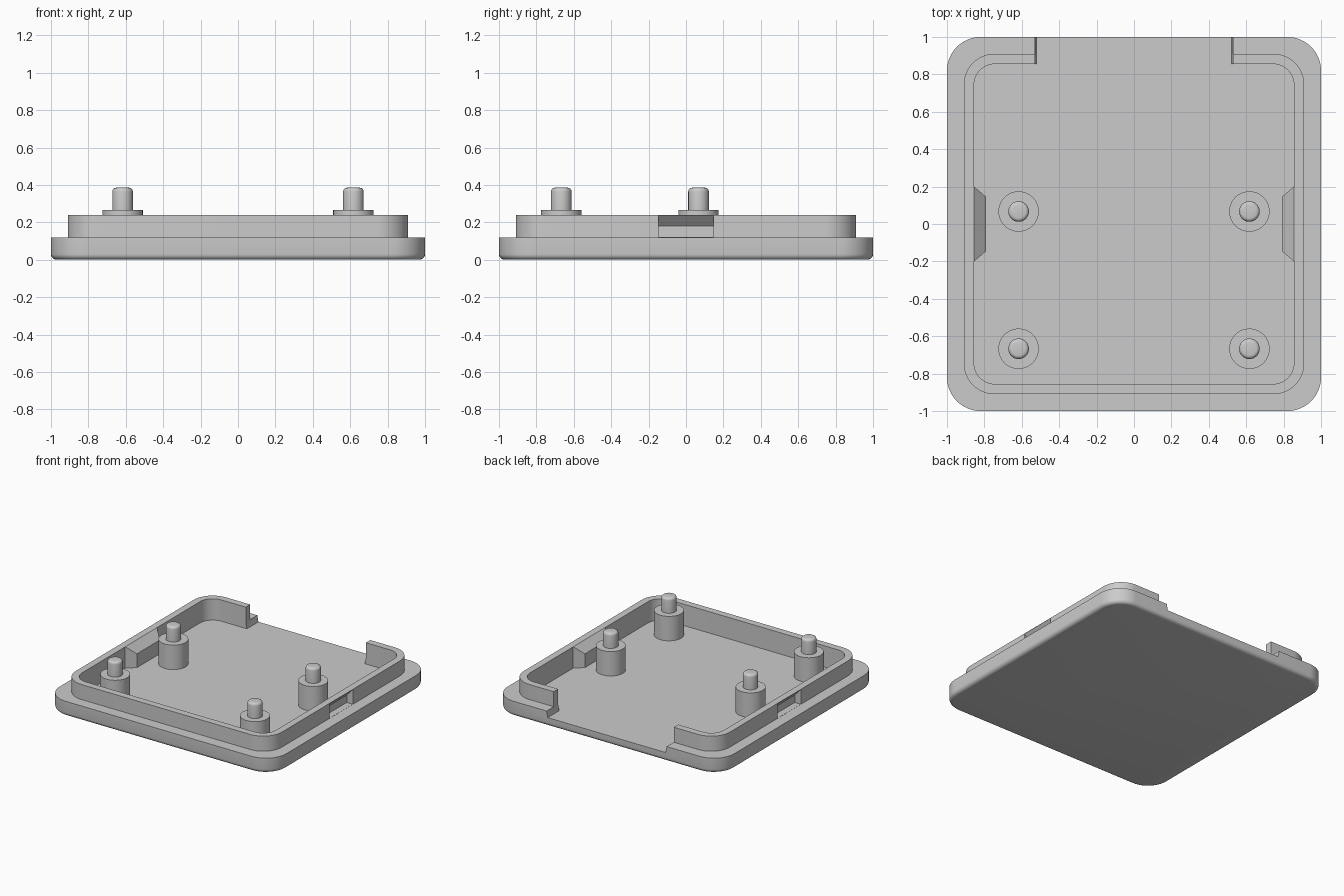
import bpy, bmesh, math
from mathutils import Vector

if "Cube" in bpy.data.objects:
    bpy.data.objects.remove(bpy.data.objects["Cube"], do_unlink=True)

grey = bpy.data.materials.new("plain_grey")
grey.use_nodes = True
colour = (0.6, 0.6, 0.6, 1)
grey.diffuse_color = colour
grey.node_tree.nodes["Principled BSDF"].inputs["Base Color"].default_value = colour

FLOOR, SHELF, RIM = 0.07, 0.12, 0.24


def finish(name, bm, loc=(0, 0, 0)):
    bmesh.ops.recalc_face_normals(bm, faces=bm.faces)
    mesh = bpy.data.meshes.new(name)
    bm.to_mesh(mesh)
    bm.free()
    mesh.materials.append(grey)
    obj = bpy.data.objects.new(name, mesh)
    obj.location = loc
    bpy.context.collection.objects.link(obj)
    return obj


def activate(obj):
    bpy.ops.object.select_all(action='DESELECT')
    obj.select_set(True)
    bpy.context.view_layer.objects.active = obj


def smooth(obj):
    activate(obj)
    bpy.ops.object.shade_smooth_by_angle(angle=math.radians(30))


def outline(half, r, z, n=12):
    """Rounded square; a circle when half equals r."""
    pts = []
    for k in range(4):
        sx = 1 if k in (0, 3) else -1
        sy = 1 if k < 2 else -1
        for i in range(n + 1):
            a = (k + i / n) * math.pi / 2
            pts.append(Vector((sx * (half - r) + r * math.cos(a),
                               sy * (half - r) + r * math.sin(a), z)))
    return pts


def loft(name, rings, loc=(0, 0, 0), n=12):
    bm = bmesh.new()
    loops = [[bm.verts.new(p) for p in outline(*ring, n)] for ring in rings]
    for a, b in zip(loops, loops[1:]):
        for i in range(len(a)):
            j = (i + 1) % len(a)
            bm.faces.new((a[i], a[j], b[j], b[i]))
    bm.faces.new(loops[0][::-1])
    bm.faces.new(loops[-1])
    bmesh.ops.remove_doubles(bm, verts=bm.verts, dist=1e-5)
    return finish(name, bm, loc)


def hull(name, pts):
    bm = bmesh.new()
    for p in pts:
        bm.verts.new(p)
    bmesh.ops.convex_hull(bm, input=bm.verts)
    bmesh.ops.dissolve_limit(bm, angle_limit=0.01, verts=bm.verts, edges=bm.edges)
    return finish(name, bm)


def cut(target, cutter):
    cutter.hide_render = True
    mod = target.modifiers.new("cut", 'BOOLEAN')
    mod.operation = 'DIFFERENCE'
    mod.solver = 'EXACT'
    mod.object = cutter
    activate(target)
    bpy.ops.object.modifier_apply(modifier=mod.name)
    bpy.data.objects.remove(cutter, do_unlink=True)


# Tray: rounded bottom edge, shelf, raised rim and sunken floor in one loft
f = 0.03
rings = []
for i in range(6):
    a = i / 5 * math.pi / 2
    inset = f * (1 - math.sin(a))
    rings.append((1 - inset, 0.18 - inset, f * (1 - math.cos(a))))
rings += [(1, 0.18, SHELF), (0.91, 0.165, SHELF), (0.91, 0.165, RIM),
          (0.855, 0.11, RIM), (0.855, 0.11, FLOOR)]
tray = loft("tray", rings)

# Opening through the back rim and shelf, with slightly drafted ends
cut(tray, hull("back_opening_cutter",
               [(s * x, y, z) for s in (-1, 1) for y in (0.8, 1.1)
                for x, z in ((0.52, FLOOR), (0.53, SHELF), (0.53, 0.3))]))

# Latch recesses outside the side rims, with matching bulges inside
recess = [(0.91, 0.238), (0.95, 0.238), (0.95, 0.121), (0.857, 0.121), (0.857, 0.18)]
for side, label in ((1, "left"), (-1, "right")):
    cut(tray, hull(label + "_recess_cutter",
                   [(side * x, y, z) for y in (-0.147, 0.147) for x, z in recess]))
    hull(label + "_latch_bulge",
         [(side * x, s * y, z) for s in (-1, 1)
          for x, y, z in ((0.855, 0.2, 0.06), (0.855, 0.2, RIM),
                          (0.79, 0.145, 0.06), (0.79, 0.145, 0.18))])
smooth(tray)

# Four standoff posts with round-tipped pegs
post = [(0.108, 0.06), (0.108, 0.265), (0.055, 0.265), (0.055, 0.365)]
for i in range(1, 5):
    a = i / 4 * math.pi / 2
    post.append((0.035 + 0.02 * math.cos(a), 0.365 + 0.02 * math.sin(a)))
for side, label in ((1, "left"), (-1, "right")):
    for y, row in ((0.067, "back"), (-0.667, "front")):
        smooth(loft(f"{row}_{label}_post", [(r, r, z) for r, z in post],
                    (side * 0.617, y, 0), 10))
